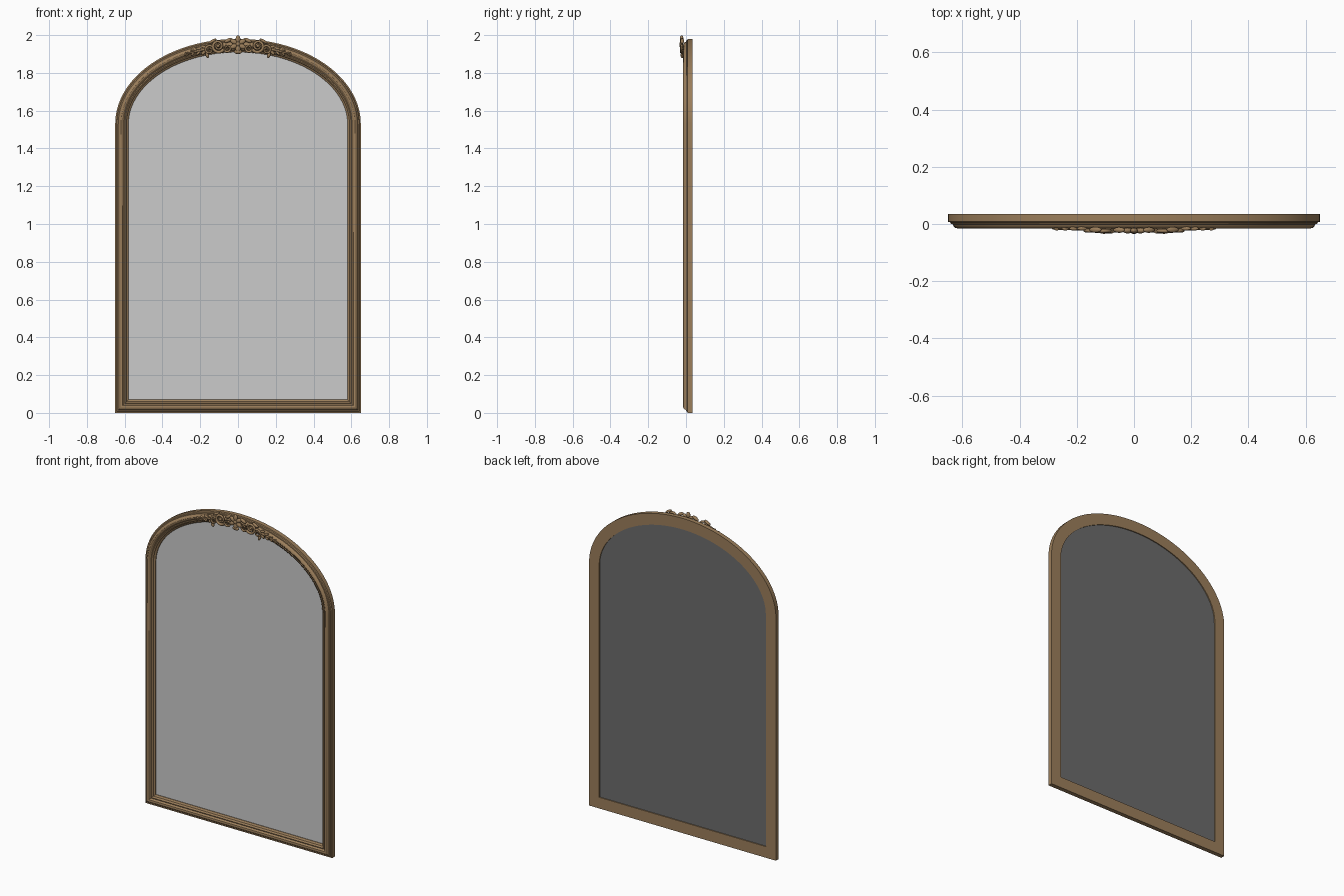
import bpy, bmesh, math
from mathutils import Vector

old = bpy.data.objects.get("Cube")
if old:
    bpy.data.objects.remove(old, do_unlink=True)


def material(name, rgb):
    m = bpy.data.materials.new(name)
    m.use_nodes = True
    m.diffuse_color = (*rgb, 1)
    bsdf = next(n for n in m.node_tree.nodes if n.type == 'BSDF_PRINCIPLED')
    bsdf.inputs["Base Color"].default_value = (*rgb, 1)
    return m


WOOD = material("antique gold wood", (0.33, 0.21, 0.105))
GLASS = material("pale mirror grey", (0.60, 0.60, 0.60))
BACKING = material("dark backing grey", (0.15, 0.15, 0.15))

HALF_W, SPRING, RISE, ARCH_STEPS = 0.65, 1.53, 0.45, 64


def smooth(obj, degrees=35):
    bpy.ops.object.select_all(action='DESELECT')
    obj.select_set(True)
    bpy.context.view_layer.objects.active = obj
    bpy.ops.object.shade_smooth_by_angle(angle=math.radians(degrees))


def new_mesh(name, bm, mats):
    bmesh.ops.recalc_face_normals(bm, faces=bm.faces)
    me = bpy.data.meshes.new(name)
    bm.to_mesh(me)
    bm.free()
    for m in mats:
        me.materials.append(m)
    obj = bpy.data.objects.new(name, me)
    bpy.context.collection.objects.link(obj)
    return obj


# Arched outline, counter-clockwise in x and z
outline = [Vector((-HALF_W, 0)), Vector((HALF_W, 0))]
for i in range(ARCH_STEPS + 1):
    a = math.pi * i / ARCH_STEPS
    outline.append(Vector((HALF_W * math.cos(a), SPRING + RISE * math.sin(a))))


def inset_outline(d):
    """Outline moved inwards by d with mitred corners."""
    result = []
    for i, p in enumerate(outline):
        u = (p - outline[i - 1]).normalized()
        v = (outline[(i + 1) % len(outline)] - p).normalized()
        n1, n2 = Vector((-u.y, u.x)), Vector((-v.y, v.x))
        result.append(p + (n1 + n2) * d / (1 + n1.dot(n2)))
    return result


# Moulded frame: profile of (distance inwards, depth) swept round the outline
profile = [(0, .035), (0, .008), (.007, .006), (.010, 0), (.016, -.001),
           (.019, -.008), (.024, -.013), (.031, -.015), (.038, -.013),
           (.043, -.007), (.047, -.004), (.052, -.006), (.057, -.003),
           (.060, .003), (.067, .006), (.070, .010), (.070, .035)]
bm = bmesh.new()
rings = [[bm.verts.new((p.x, y, p.y)) for p in inset_outline(d)] for d, y in profile]
count = len(outline)
for r, ring in enumerate(rings):
    nxt = rings[(r + 1) % len(rings)]
    for i in range(count):
        j = (i + 1) % count
        bm.faces.new((ring[i], ring[j], nxt[j], nxt[i]))
smooth(new_mesh("frame", bm, [WOOD]), 30)

# Mirror pane with a dark back
bm = bmesh.new()
edge = inset_outline(.069)
front = [bm.verts.new((p.x, .014, p.y)) for p in edge]
back = [bm.verts.new((p.x, .029, p.y)) for p in edge]
bm.faces.new(front)
bm.faces.new(back[::-1]).material_index = 1
for i in range(count):
    j = (i + 1) % count
    bm.faces.new((front[i], back[i], back[j], front[j])).material_index = 1
new_mesh("mirror_pane", bm, [GLASS, BACKING])


# Helpers for the carved crest
def lobe(name, x, z, length, width, angle, y=-.019, depth=.010):
    bpy.ops.mesh.primitive_uv_sphere_add(segments=16, ring_count=10, radius=1,
                                         location=(x, y, z), rotation=(0, -angle, 0))
    obj = bpy.context.object
    obj.name = name
    obj.scale = (length, depth, width)
    obj.data.materials.append(WOOD)
    smooth(obj, 60)


def tube(name, points, radius, y=-.022):
    """Tapering carved strand through (x, z) points."""
    cu = bpy.data.curves.new(name, 'CURVE')
    cu.dimensions = '3D'
    cu.bevel_depth = radius
    cu.bevel_resolution = 2
    cu.use_fill_caps = True
    sp = cu.splines.new('POLY')
    sp.points.add(len(points) - 1)
    for i, (x, z) in enumerate(points):
        sp.points[i].co = (x, y, z, 1)
        sp.points[i].radius = 1 - .55 * i / (len(points) - 1)
    cu.materials.append(WOOD)
    obj = bpy.data.objects.new(name, cu)
    bpy.context.collection.objects.link(obj)
    bpy.ops.object.select_all(action='DESELECT')
    obj.select_set(True)
    bpy.context.view_layer.objects.active = obj
    bpy.ops.object.convert(target='MESH')
    smooth(bpy.context.object, 60)


def spiral(s, cx, cz, r0, r1, start, turns, steps=36):
    pts = []
    for i in range(steps + 1):
        t = i / steps
        a, r = start + turns * 2 * math.pi * t, r0 + (r1 - r0) * t
        pts.append((s * (cx + r * math.cos(a)), cz + r * math.sin(a)))
    return pts


def arch_z(x, d):
    return SPRING + (RISE - d) * math.sqrt(1 - (x / (HALF_W - d)) ** 2)


# Central flower
for k in range(6):
    a = math.pi / 2 + k * math.pi / 3
    lobe(f"flower_petal_{k + 1}", .025 * math.cos(a), 1.953 + .025 * math.sin(a),
         .021, .013, a, y=-.023)
lobe("flower_heart", 0, 1.953, .013, .013, 0, y=-.026, depth=.009)
lobe("flower_base", 0, 1.912, .022, .012, 0, y=-.021)

# Scrolls and leaves on both sides
for side, s in (("left", 1), ("right", -1)):
    tube(side + "_large_scroll", spiral(s, .105, 1.942, .034, .007, -2.6, 1.75), .009, -.024)
    lobe(side + "_scroll_eye", s * .105, 1.942, .009, .009, 0, -.025)
    tube(side + "_small_scroll", spiral(s, .152, 1.922, .024, .005, 2.4, -1.5), .007, -.023)
    tube(side + "_inner_scroll", spiral(s, .056, 1.930, .020, .005, -.4, -1.4), .007, -.023)
    lobe(side + "_upper_leaf", s * .052, 1.972, .022, .010, s * -.5, -.021)
    lobe(side + "_crest_leaf", s * .135, 1.968, .024, .008, s * -.5, -.020)
    lobe(side + "_drop_leaf", s * .163, 1.894, .016, .009, s * 1.2, -.019)
    # Trailing stem following the arch
    stem = [(s * x, arch_z(x, .038)) for x in (.14, .17, .20, .23, .26, .285)]
    tube(side + "_stem", stem, .008, -.016)
    # Paired leaflets shrinking towards the tip
    for k in range(4):
        x, size = .18 + .03 * k, 1 - .17 * k
        for label, way in (("top", 1), ("bottom", -1)):
            z = arch_z(x, .038) + way * .014 * size
            lobe(f"{side}_{label}_leaflet_{k + 1}", s * x, z, .020 * size, .008 * size,
                 s * (way * .55 - .25), -.016, .007)
